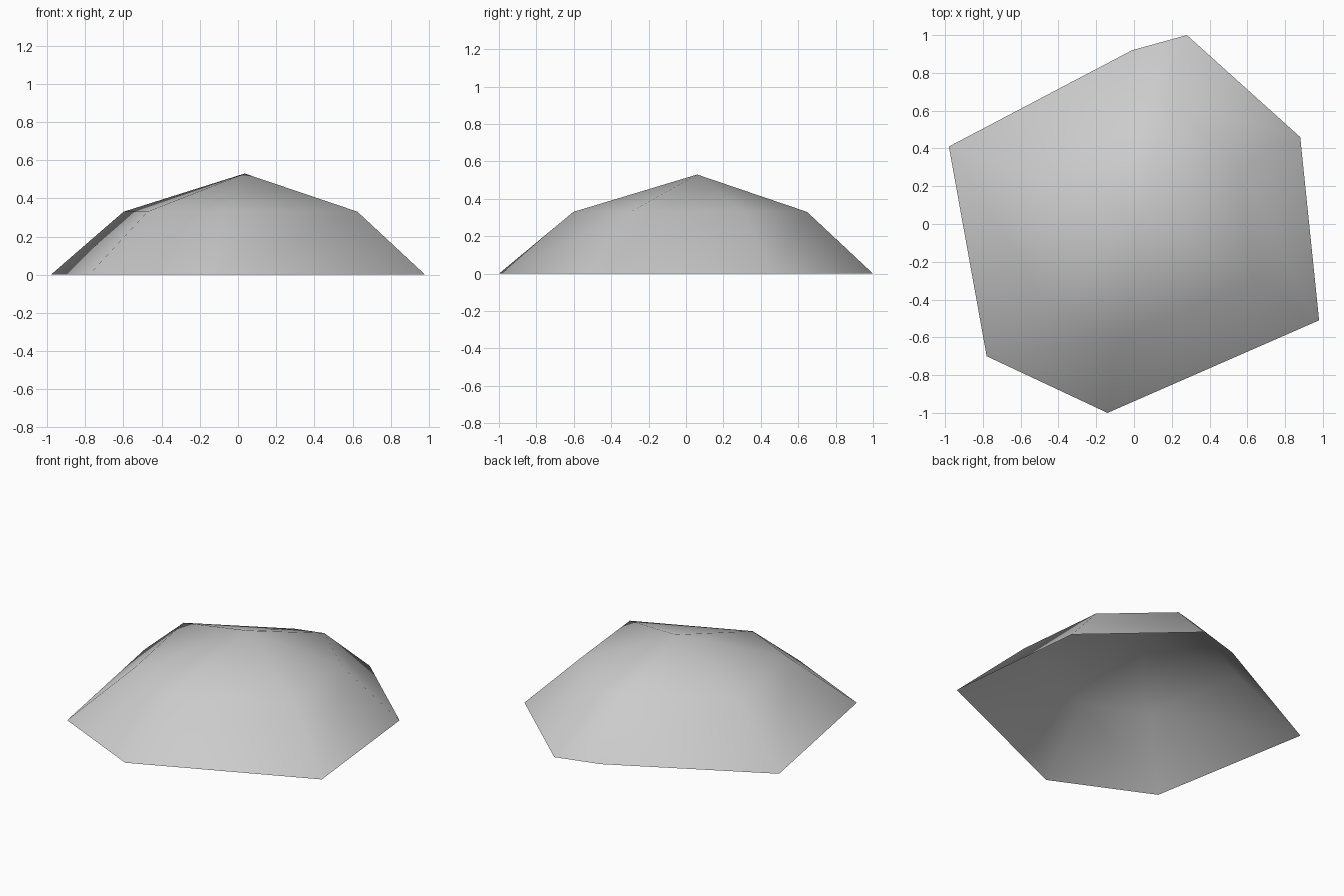
import bpy
import bmesh
from mathutils import Vector

cube = bpy.data.objects.get("Cube")
if cube:
    bpy.data.objects.remove(cube, do_unlink=True)

# Uneven seven-sided outline and the off-centre peak
outline = [(-0.98, 0.41), (-0.78, -0.70), (-0.14, -1.0), (0.98, -0.51),
           (0.88, 0.46), (0.28, 1.0), (-0.01, 0.92)]
peak = Vector((0.035, 0.06, 0.53))
shoulder_height = 0.33
shoulder_scale = 0.625

bm = bmesh.new()


def ring(scale, height):
    """Outline shrunk towards the peak at a given height."""
    verts = []
    for x, y in outline:
        p = peak.lerp(Vector((x, y, 0)), scale)
        verts.append(bm.verts.new((p.x, p.y, height)))
    return verts


# Open shell: sloping sides, then a fan up to the peak
base = ring(1.0, 0.0)
shoulder = ring(shoulder_scale, shoulder_height)
top = bm.verts.new(peak)
count = len(outline)
for i in range(count):
    j = (i + 1) % count
    bm.faces.new((base[i], base[j], shoulder[j], shoulder[i]))
    bm.faces.new((shoulder[i], shoulder[j], top))
for face in bm.faces:
    face.smooth = True

mesh = bpy.data.meshes.new("dome_shell")
bm.to_mesh(mesh)
bm.free()

# Plain grey material
grey = bpy.data.materials.new("light_grey")
grey.use_nodes = True
colour = (0.6, 0.6, 0.6, 1.0)
grey.diffuse_color = colour
grey.node_tree.nodes["Principled BSDF"].inputs["Base Color"].default_value = colour
mesh.materials.append(grey)

dome = bpy.data.objects.new("dome_shell", mesh)
bpy.context.scene.collection.objects.link(dome)
